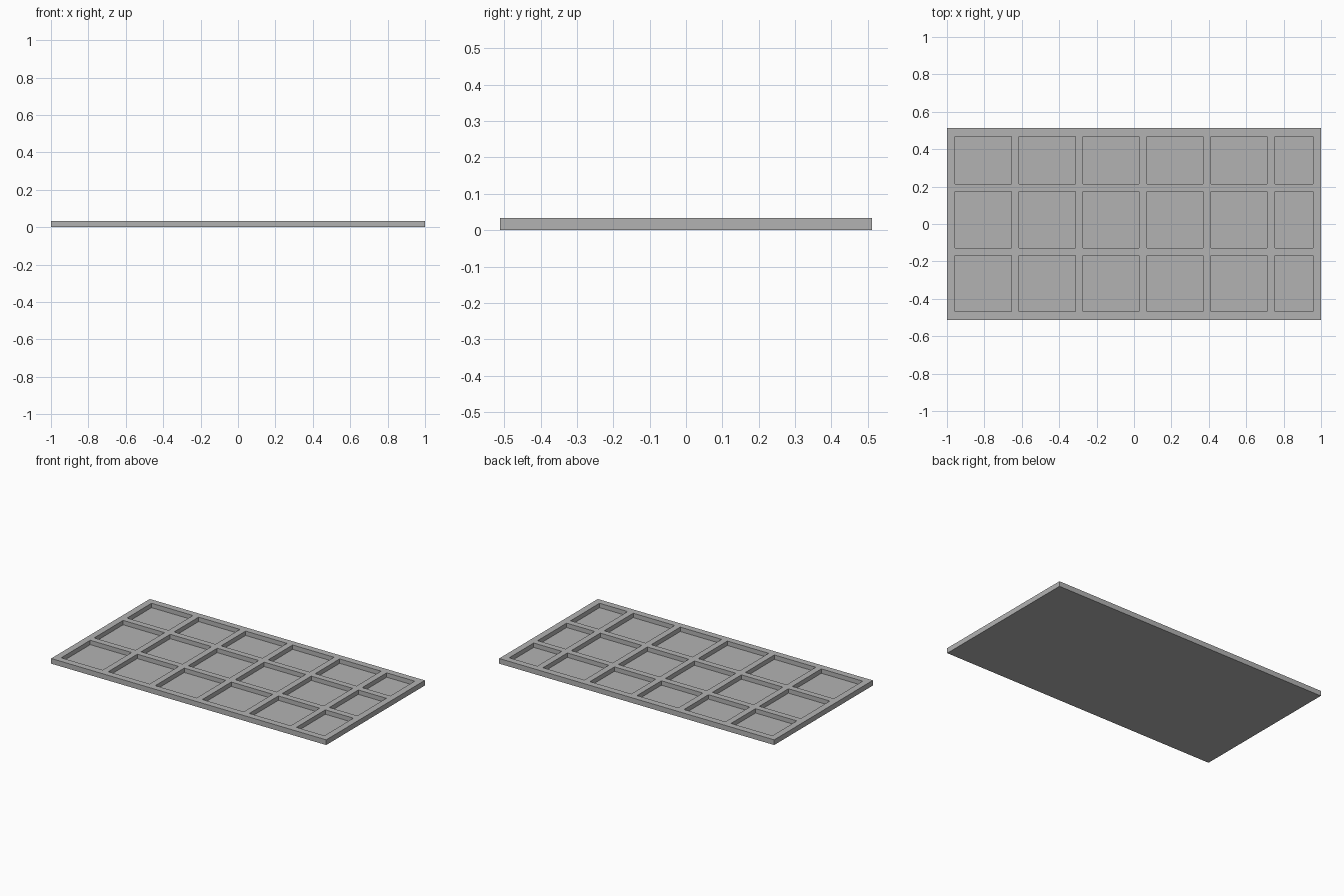
import bpy
import bmesh

if "Cube" in bpy.data.objects:
    bpy.data.objects.remove(bpy.data.objects["Cube"], do_unlink=True)

HALF_X, HALF_Y = 1.0, 0.512
HEIGHT, FLOOR = 0.034, 0.005
BORDER, RIB, CELL = 0.043, 0.041, 0.301


def rib_lines(half, sign):
    """Edge positions of full pockets laid from one side, the last one cut short."""
    lines, pos, end = [-half], -half + BORDER, half - BORDER
    while pos < end:
        lines += [pos, min(pos + CELL, end)]
        pos += CELL + RIB
    return sorted(sign * v for v in lines + [half])


# Grey finish
grey = bpy.data.materials.new("panel_grey")
grey.use_nodes = True
colour = (0.45, 0.45, 0.45, 1)
grey.diffuse_color = colour
grey.node_tree.nodes["Principled BSDF"].inputs["Base Color"].default_value = colour

# Top sheet divided along the rib edges
xs, ys = rib_lines(HALF_X, 1), rib_lines(HALF_Y, 1)
bm = bmesh.new()
grid = [[bm.verts.new((x, y, HEIGHT)) for y in ys] for x in xs]
pockets = []
for i in range(len(xs) - 1):
    for j in range(len(ys) - 1):
        face = bm.faces.new((grid[i][j], grid[i + 1][j], grid[i + 1][j + 1], grid[i][j + 1]))
        if i % 2 and j % 2:
            pockets.append(face)

# Outer sides and underside
rim = [e for e in bm.edges if e.is_boundary]
sides = bmesh.ops.extrude_edge_only(bm, edges=rim)["geom"]
for v in sides:
    if isinstance(v, bmesh.types.BMVert):
        v.co.z = 0
bmesh.ops.contextual_create(bm, geom=[e for e in sides if isinstance(e, bmesh.types.BMEdge) and e.is_boundary])

# Sunken pockets with straight walls
for face in pockets:
    floor = bmesh.ops.extrude_face_region(bm, geom=[face])["geom"]
    for v in floor:
        if isinstance(v, bmesh.types.BMVert):
            v.co.z = FLOOR
    bm.faces.remove(face) if face.is_valid else None

bmesh.ops.recalc_face_normals(bm, faces=bm.faces[:])
mesh = bpy.data.meshes.new("coffered_panel")
bm.to_mesh(mesh)
bm.free()
mesh.materials.append(grey)
panel = bpy.data.objects.new("coffered_panel", mesh)
bpy.context.collection.objects.link(panel)
